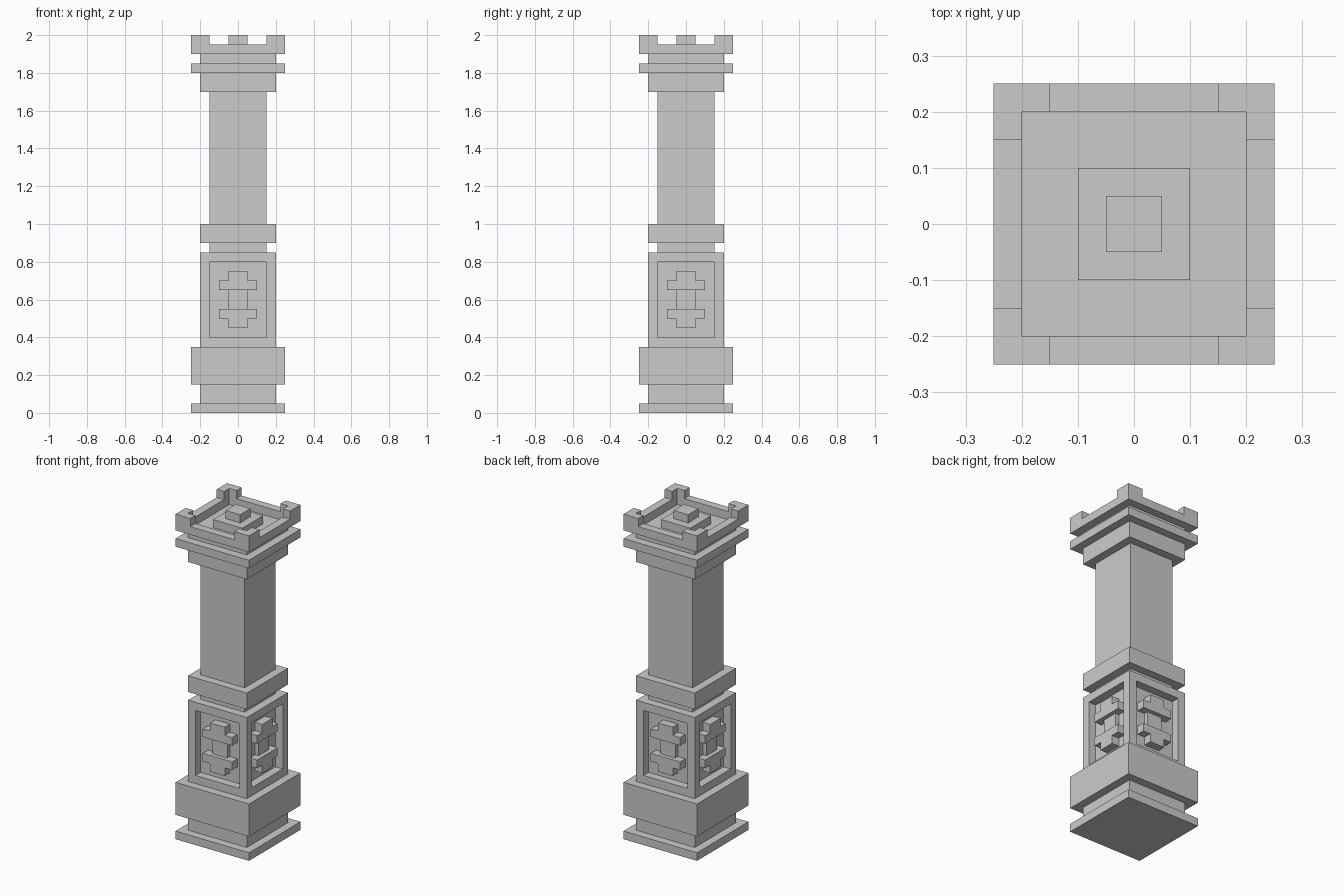
import bpy, bmesh
from math import pi
from mathutils import Matrix, Vector

if "Cube" in bpy.data.objects:
    bpy.data.objects.remove(bpy.data.objects["Cube"])


def finish(name, bm):
    bmesh.ops.recalc_face_normals(bm, faces=bm.faces)
    mesh = bpy.data.meshes.new(name)
    bm.to_mesh(mesh)
    bm.free()
    obj = bpy.data.objects.new(name, mesh)
    bpy.context.collection.objects.link(obj)
    return obj


def add_prism(bm, outline, z0, z1, turn=0):
    """Extrude an xy outline from z0 to z1, turned by quarter turns about z."""
    rot = Matrix.Rotation(turn * pi / 2, 3, 'Z')
    face = bm.faces.new([bm.verts.new(rot @ Vector((x, y, z0))) for x, y in outline])
    ext = bmesh.ops.extrude_face_region(bm, geom=[face], use_keep_orig=True)
    verts = [g for g in ext["geom"] if isinstance(g, bmesh.types.BMVert)]
    bmesh.ops.translate(bm, verts=verts, vec=(0, 0, z1 - z0))


def rect(x0, x1, y0, y1):
    return [(x0, y0), (x1, y0), (x1, y1), (x0, y1)]


def square(h):
    return rect(-h, h, -h, h)


def slab(name, half, z0, z1):
    bm = bmesh.new()
    add_prism(bm, square(half), z0, z1)
    return finish(name, bm)


# Stacked square blocks: name, half width, bottom, top
for part in [
    ("foot_plate", 0.25, 0.00, 0.05),
    ("foot_neck", 0.20, 0.05, 0.15),
    ("base_block", 0.25, 0.15, 0.35),
    ("pedestal_neck", 0.15, 0.85, 0.90),
    ("pedestal_cap", 0.20, 0.90, 1.00),
    ("shaft", 0.15, 1.00, 1.70),
    ("capital_block", 0.20, 1.70, 1.80),
    ("capital_plate", 0.25, 1.80, 1.85),
    ("crown_floor", 0.20, 1.85, 1.90),
    ("finial_base", 0.10, 1.90, 1.95),
    ("finial_top", 0.05, 1.95, 2.00),
]:
    slab(*part)

# Pedestal with a recessed panel in each side
bm = bmesh.new()
add_prism(bm, square(0.20), 0.35, 0.85)
bmesh.ops.recalc_face_normals(bm, faces=bm.faces)
sides = [f for f in bm.faces if abs(f.normal.z) < 0.5]
bmesh.ops.inset_individual(bm, faces=sides, thickness=0.05, use_even_offset=True)
for panel in bmesh.ops.extrude_discrete_faces(bm, faces=sides)["faces"]:
    panel.normal_update()
    bmesh.ops.translate(bm, verts=panel.verts, vec=panel.normal * -0.05)
finish("panelled_pedestal", bm)

# Raised ornament in each panel: two winged blocks joined by a lower bar
for turn, side in enumerate(["front", "right", "back", "left"]):
    bm = bmesh.new()
    for z0, z1, wing0, wing1 in [(0.65, 0.75, 0.65, 0.70), (0.45, 0.55, 0.50, 0.55)]:
        add_prism(bm, rect(-0.05, 0.05, -0.20, -0.15), z0, z1, turn)
        for x0 in (-0.10, 0.05):
            add_prism(bm, rect(x0, x0 + 0.05, -0.20, -0.15), wing0, wing1, turn)
    add_prism(bm, rect(-0.05, 0.05, -0.175, -0.15), 0.55, 0.65, turn)
    finish(side + "_ornament", bm)

# Crown rim: four mitred bars
bm = bmesh.new()
for turn in range(4):
    add_prism(bm, [(-0.25, -0.25), (0.25, -0.25), (0.20, -0.20), (-0.20, -0.20)],
              1.90, 1.95, turn)
bmesh.ops.remove_doubles(bm, verts=bm.verts, dist=1e-5)
inner = [f for f in bm.faces
         if abs(abs(f.normal.x) - abs(f.normal.y)) < 0.01 and abs(f.normal.z) < 0.5]
bmesh.ops.delete(bm, geom=inner, context='FACES_ONLY')
finish("crown_rim", bm)

# L-shaped battlements on the crown corners
bm = bmesh.new()
for turn in range(4):
    add_prism(bm, [(-0.25, -0.25), (-0.15, -0.25), (-0.15, -0.20),
                   (-0.20, -0.20), (-0.20, -0.15), (-0.25, -0.15)], 1.95, 2.00, turn)
finish("corner_battlements", bm)
